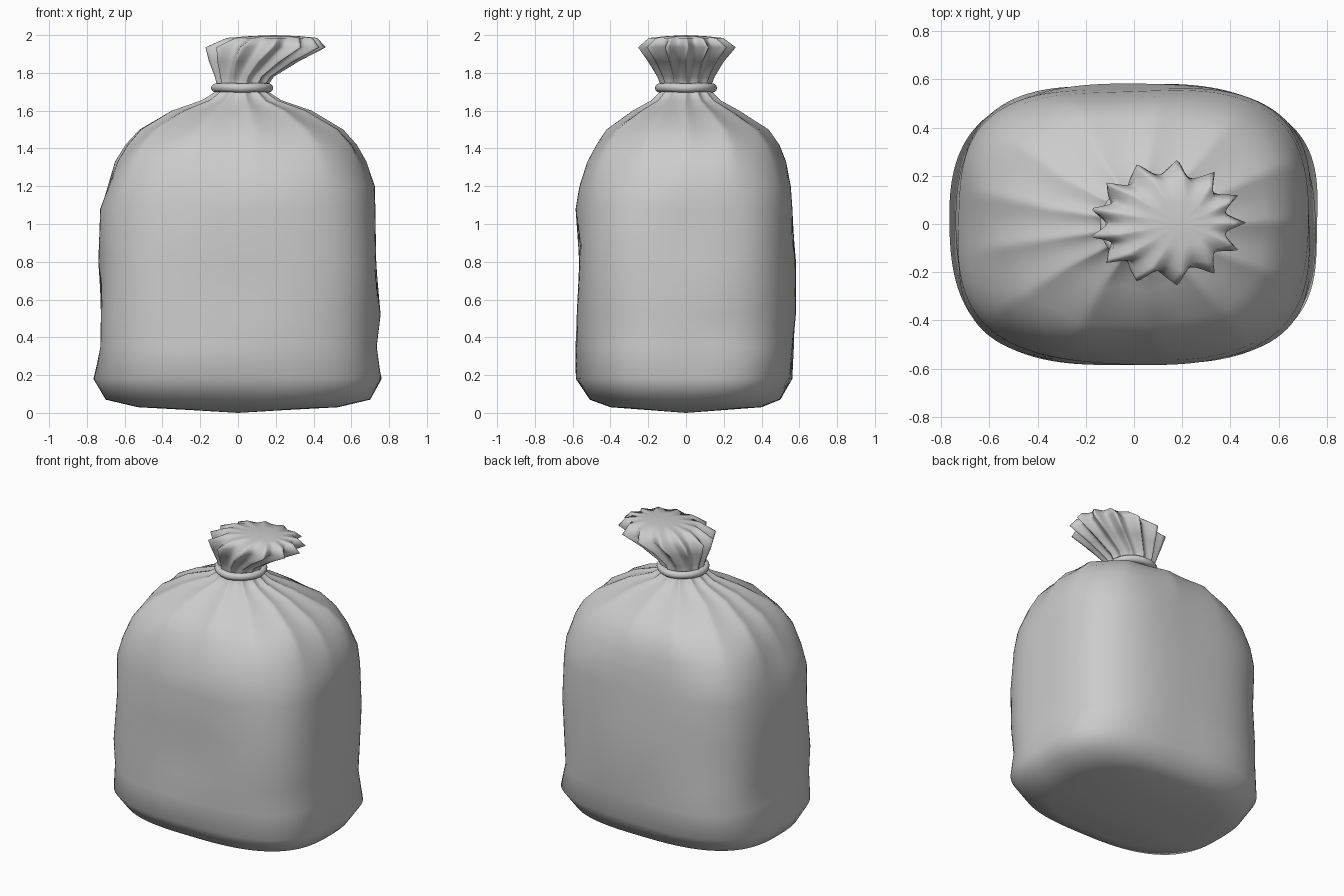
import bpy, bmesh
from math import sin, cos, pi

SEG, PLEATS = 156, 13

# Rings from floor to gathered top: z, x min, x max, y min, y max, squareness, pleat depth
RINGS = [
    (0.015, -0.25, 0.25, -0.20, 0.20, 2.4, 0),
    (0.03, -0.53, 0.53, -0.40, 0.40, 2.6, 0),
    (0.07, -0.70, 0.70, -0.51, 0.50, 2.8, 0),
    (0.18, -0.77, 0.765, -0.58, 0.565, 3.0, 0),
    (0.35, -0.735, 0.73, -0.585, 0.575, 3.1, 0),
    (0.52, -0.735, 0.75, -0.585, 0.58, 3.1, 0),
    (0.80, -0.735, 0.745, -0.575, 0.58, 3.1, 0),
    (1.08, -0.73, 0.735, -0.58, 0.57, 3.1, 0),
    (1.20, -0.695, 0.725, -0.56, 0.56, 3.1, 0),
    (1.33, -0.655, 0.68, -0.525, 0.535, 3.0, 0.01),
    (1.42, -0.60, 0.63, -0.48, 0.50, 2.9, 0.02),
    (1.50, -0.53, 0.56, -0.43, 0.445, 2.6, 0.04),
    (1.60, -0.36, 0.39, -0.285, 0.285, 2.2, 0.09),
    (1.655, -0.20, 0.23, -0.185, 0.185, 2.0, 0.14),
    (1.70, -0.125, 0.16, -0.14, 0.14, 2.0, 0.12),
    (1.73, -0.115, 0.155, -0.135, 0.135, 2.0, 0.12),
    (1.78, -0.13, 0.19, -0.155, 0.155, 2.0, 0.16),
    (1.86, -0.165, 0.32, -0.205, 0.205, 2.0, 0.20),
    (1.935, -0.19, 0.465, -0.26, 0.27, 2.0, 0.24),
    (1.985, -0.07, 0.42, -0.20, 0.20, 2.0, 0.14),
    (1.995, 0.06, 0.32, -0.10, 0.10, 2.0, 0.10),
]


def ring_point(ring, i):
    z, x0, x1, y0, y1, n, depth = ring
    a = 2 * pi * i / SEG
    rx, ry = (x1 - x0) / 2, (y1 - y0) / 2
    c, s = cos(a), sin(a)
    # equal steps around a rounded rectangle
    r = (abs(c) ** n + abs(s) ** n) ** (-1 / n)
    # sharp outward folds with rounded valleys
    fold = abs(sin(PLEATS * a / 2 + 0.3 * sin(2 * a)))
    r *= 1 - depth * fold
    # soft dents over the filled body
    if 0.1 < z < 1.55:
        r *= 1 + 0.009 * sin(3 * a + 5 * z) + 0.008 * sin(5 * a - 9 * z) - 0.007
    return ((x0 + x1) / 2 + rx * r * c, (y0 + y1) / 2 + ry * r * s, z)


# Bag: lofted skin closed at both ends
bm = bmesh.new()
loops = [[bm.verts.new(ring_point(r, i)) for i in range(SEG)] for r in RINGS]
bottom = bm.verts.new((0, 0, 0.0))
top = bm.verts.new((0.19, 0, 2.0))
for lo, hi in zip(loops, loops[1:]):
    for i in range(SEG):
        j = (i + 1) % SEG
        bm.faces.new((lo[i], lo[j], hi[j], hi[i]))
for i in range(SEG):
    j = (i + 1) % SEG
    bm.faces.new((bottom, loops[0][j], loops[0][i]))
    bm.faces.new((top, loops[-1][i], loops[-1][j]))
mesh = bpy.data.meshes.new("bag")
bm.to_mesh(mesh)
bm.free()
for p in mesh.polygons:
    p.use_smooth = True
bag = bpy.data.objects.new("bag", mesh)
bpy.context.collection.objects.link(bag)

# Tie: cord around the neck
bpy.ops.mesh.primitive_torus_add(major_segments=48, minor_segments=12, major_radius=0.14,
                                 minor_radius=0.024, location=(0.022, 0, 1.72))
tie = bpy.context.object
tie.name = "neck_tie"
for v in tie.data.vertices:
    v.co.z += 0.25 * abs(v.co.x * v.co.y)
bpy.ops.object.shade_smooth()
